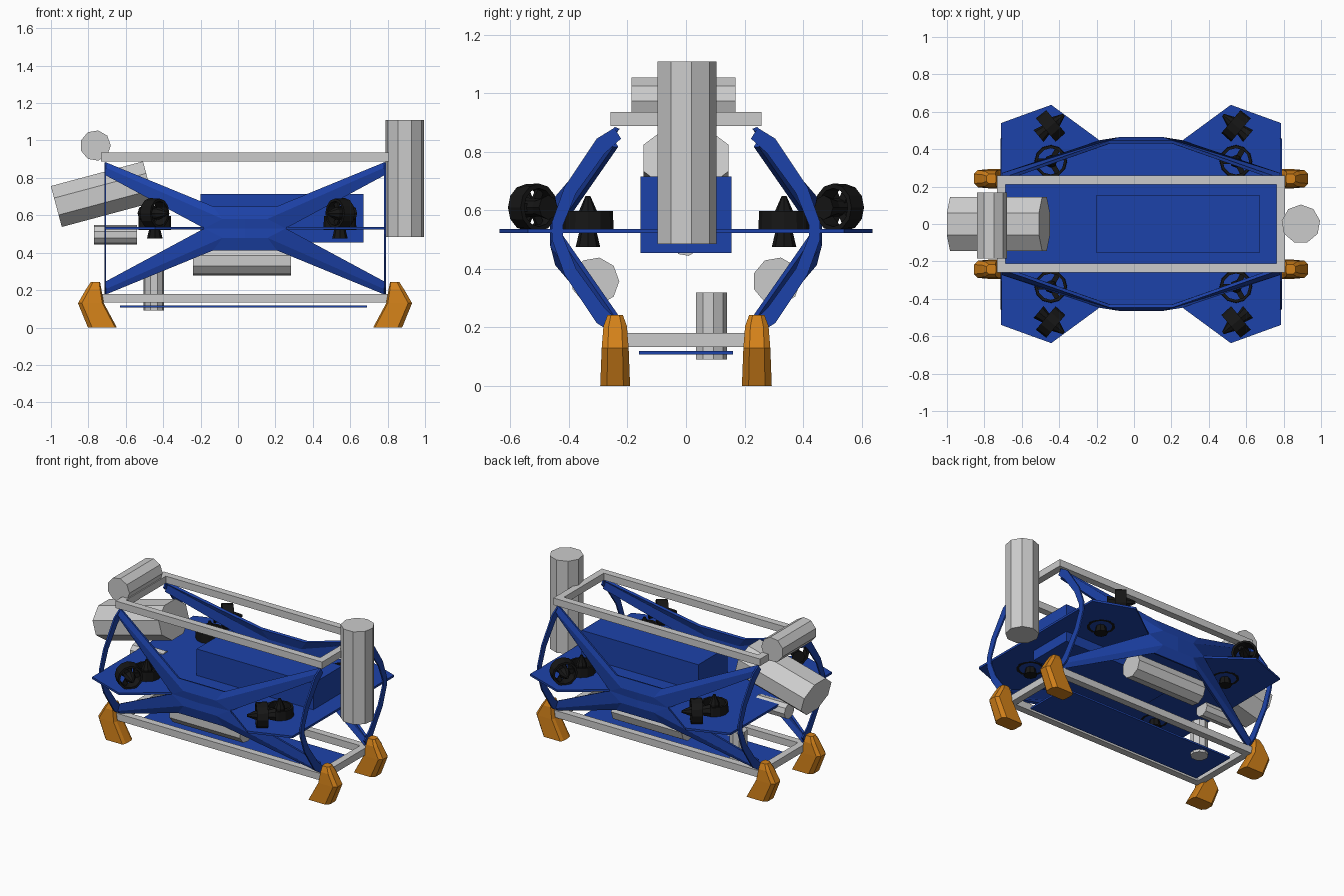
import bpy, bmesh, math
from mathutils import Vector, Matrix

if "Cube" in bpy.data.objects:
    bpy.data.objects.remove(bpy.data.objects["Cube"])

X0 = 0.0375          # middle of the frame along x
HALF = 0.7475        # half length of the frame
ZM = 0.53            # deck height


def mat(name, col):
    m = bpy.data.materials.new(name)
    m.diffuse_color = (*col, 1)
    m.use_nodes = True
    m.node_tree.nodes["Principled BSDF"].inputs["Base Color"].default_value = m.diffuse_color
    return m


BLUE = mat("blue", (0.012, 0.055, 0.40))
BLACK = mat("black", (0.008, 0.008, 0.008))
ORANGE = mat("orange", (0.65, 0.22, 0.01))


def mesh(name, verts, faces, material=None, loc=(0, 0, 0)):
    me = bpy.data.meshes.new(name)
    me.from_pydata([tuple(v) for v in verts], [], faces)
    bm = bmesh.new()
    bm.from_mesh(me)
    bmesh.ops.recalc_face_normals(bm, faces=bm.faces)
    bm.to_mesh(me)
    bm.free()
    ob = bpy.data.objects.new(name, me)
    ob.location = loc
    bpy.context.collection.objects.link(ob)
    if material:
        me.materials.append(material)
    return ob


def loft(name, rings, material=None, cap=True, closed=False):
    """Bridge equal-sized rings of points."""
    n, k = len(rings[0]), len(rings)
    faces = []
    for a in range(k if closed else k - 1):
        b = (a + 1) % k
        faces += [(a*n + i, a*n + (i+1) % n, b*n + (i+1) % n, b*n + i) for i in range(n)]
    if cap and not closed:
        faces += [tuple(range(n)), tuple(range((k-1)*n, k*n))]
    return mesh(name, [p for r in rings for p in r], faces, material)


def box(name, lo, hi, material=None):
    (a, b, c), (d, e, f) = lo, hi
    return loft(name, [[(a, b, z), (d, b, z), (d, e, z), (a, e, z)] for z in (c, f)], material)


def lathe(name, profile, segs, loc, axis=(0, 0, 1), material=None, closed=False, phase=0.0, squash=1.0):
    """Turn a (radius, height) profile about an axis through loc."""
    z = Vector(axis).normalized()
    x = Vector((0, 1, 0)) if abs(z.y) < 0.9 else Vector((1, 0, 0))
    y = z.cross(x).normalized()
    x = y.cross(z)
    o = Vector(loc)
    rings = []
    for r, h in profile:
        ang = [2*math.pi*(i + phase)/segs for i in range(segs)]
        rings.append([o + z*h + x*(r*math.cos(t)) + y*(r*squash*math.sin(t)) for t in ang])
    return loft(name, rings, material, closed=closed)


def cyl(name, r, length, segs, loc, axis=(0, 0, 1), **kw):
    return lathe(name, [(r, -length/2), (r, length/2)], segs, loc, axis, **kw)


# grey rectangular tube frames, upper and lower
for label, z, hy in (("upper", 0.912, 0.235), ("lower", 0.157, 0.235)):
    t = 0.0235
    for s, side in ((-1, "front"), (1, "back")):
        box(f"{label}_rail_{side}", (X0-HALF-t, s*hy-t, z-t), (X0+HALF+t, s*hy+t, z+t))
        xe = X0 + s*HALF
        end = "left" if s < 0 else "right"
        box(f"{label}_crossbar_{end}", (xe-t, -hy-t, z-t), (xe+t, hy+t, z+t))

# deck plate with four thruster wings
quarter = [(0.7475, 0.54), (0.48, 0.637), (0.205, 0.435)]
outline = [(X0 + u, v) for u, v in quarter]
outline += [(X0 - u, v) for u, v in reversed(quarter)]
outline += [(x, -v) for x, v in reversed(outline)]
loft("deck_plate", [[(x, y, z) for x, y in outline] for z in (ZM-0.007, ZM+0.007)], BLUE)

# electronics box and bottom skid plate
box("electronics_box", (-0.20, -0.155, 0.455), (0.67, 0.155, 0.715), BLUE)
box("bottom_plate", (-0.63, -0.16, 0.107), (0.69, 0.16, 0.119), BLUE)

# folded X shaped side panels: one quarter, mirrored on all axes
pts = [(0.7475, 0.235, 0.352), (0.7475, 0.262, 0.325), (0.7475, 0.24, 0.287),
       (0.17, 0.438, 0.115), (0.12, 0.455, 0.05), (0.215, 0.44, 0),
       (0, 0.438, 0.115), (0, 0.455, 0.05), (0, 0.455, 0)]
panel = mesh("side_cross_panels", pts,
             [(0, 3, 4, 1), (1, 4, 5, 2), (3, 6, 7, 4), (4, 7, 8, 5)], BLUE, (X0, 0, ZM))
m = panel.modifiers.new("mirror", 'MIRROR')
m.use_axis = (True, True, True)
s = panel.modifiers.new("thickness", 'SOLIDIFY')
s.thickness = 0.018
s.offset = 0

# thin bulging end arches
outer = [(0.245, 0.352), (0.305, 0.315), (0.415, 0.15), (0.458, 0.03)]
inner = [(0.222, 0.315), (0.277, 0.265), (0.375, 0.13), (0.42, 0.02)]
outer += [(y, -z) for y, z in reversed(outer)]
inner += [(y, -z) for y, z in reversed(inner)]
for sx, end in ((-1, "left"), (1, "right")):
    for sy, side in ((-1, "front"), (1, "back")):
        xe = X0 + sx*HALF
        rings = [[(xe-0.005, sy*o[0], ZM+o[1]), (xe+0.005, sy*o[0], ZM+o[1]),
                  (xe+0.005, sy*i[0], ZM+i[1]), (xe-0.005, sy*i[0], ZM+i[1])]
                 for o, i in zip(outer, inner)]
        loft(f"end_arch_{end}_{side}", rings, BLUE)

# orange feet: chamfered sections stacked upwards
sections = [(0, 0.685, 0.84, 0.051), (0.13, 0.755, 0.893, 0.046),
            (0.205, 0.768, 0.85, 0.04), (0.243, 0.775, 0.825, 0.026)]
for sx in (-1, 1):
    for sy in (-1, 1):
        rings = []
        for z, a, b, h in sections:
            c = h*0.45
            ring = [(a+c*0.4, -h), (b-c, -h), (b, -h+c), (b, h-c), (b-c, h), (a+c*0.4, h), (a, h-c), (a, -h+c)]
            rings.append([(X0 + sx*x, sy*0.242 + y, z) for x, y in ring])
        loft(f"foot_{'left' if sx < 0 else 'right'}_{'front' if sy < 0 else 'back'}", rings, ORANGE)

# grey canisters and sensors
cyl("sonar_column", 0.104, 0.625, 9, (0.892, 0, 0.797))
cyl("upper_light_tube", 0.082, 0.355, 9, (-0.762, -0.008, 0.973), (0, 1, 0))
tilt = math.radians(15)
cyl("tilted_camera_housing", 0.157, 0.51, 8, (-0.725, 0, 0.713),
    (math.cos(tilt), 0, math.sin(tilt)), phase=0.5, squash=0.78)
cyl("rear_canister", 0.052, 0.23, 9, (-0.655, 0, 0.496), (1, 0, 0))
cyl("altimeter", 0.055, 0.23, 9, (-0.45, 0.085, 0.205))
for sy, side in ((-1, "front"), (1, "back")):
    cyl(f"battery_tube_{side}", 0.082, 0.525, 9, (0.022, sy*0.31, 0.358), (1, 0, 0))


def thruster(name, loc, axis, r, depth):
    """Duct ring, motor pod with nose cone, and propeller spokes."""
    h = depth/2
    lathe(name + "_duct", [(r, -h), (r*0.97, h), (r*0.8, h), (r*0.8, -h)], 12, loc, axis, BLACK, closed=True)
    lathe(name + "_motor", [(0.042, -0.085), (0.03, -0.035), (0.034, 0.03), (0.008, 0.09)],
          8, loc, axis, BLACK)
    rot = Vector(axis).to_track_quat('Z', 'Y').to_matrix()
    for k in range(3):
        turn = rot @ Matrix.Rotation(k*2*math.pi/3, 3, 'Z')
        blade = box(f"{name}_blade_{k}", (0.0, -0.014, -0.006), (r*0.85, 0.014, 0.006), BLACK)
        blade.matrix_world = Matrix.Translation(loc) @ turn.to_4x4()


# four vectored and four vertical thrusters
for x, sx, end in ((-0.445, -1, "left"), (0.545, 1, "right")):
    for sy, side in ((-1, "front"), (1, "back")):
        a = math.radians(40)
        thruster(f"vectored_thruster_{end}_{side}", (x, sy*0.525, 0.61),
                 (-sx*math.cos(a), sx*sx*sy*math.sin(a), 0), 0.082, 0.07)
        thruster(f"vertical_thruster_{end}_{side}", (x, sy*0.335, 0.56), (0, 0, 1), 0.088, 0.075)
